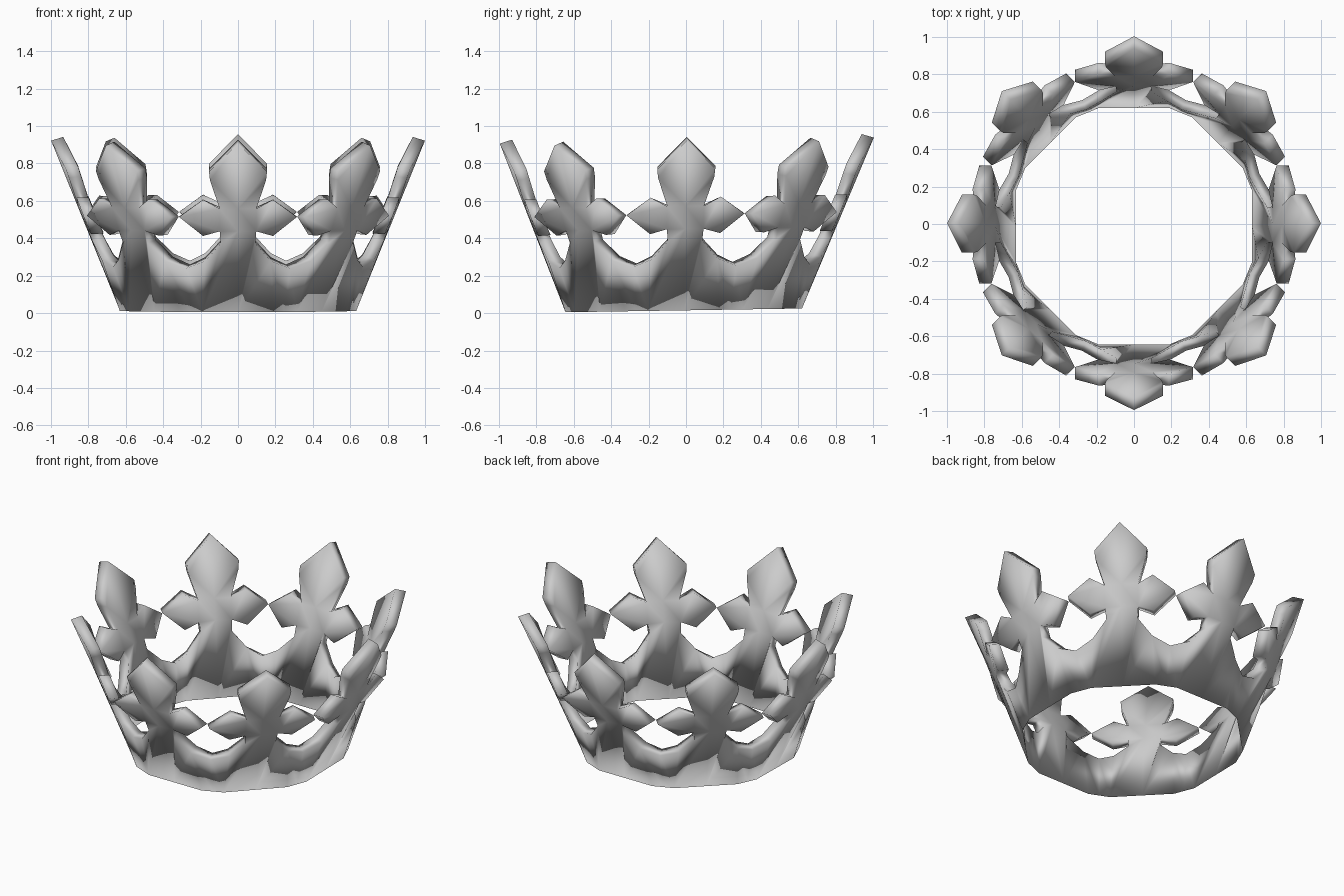
import bpy, bmesh
from math import sin, cos, pi
from mathutils import Vector, Matrix

if "Cube" in bpy.data.objects:
    bpy.data.objects.remove(bpy.data.objects["Cube"])

# Half of one cross-and-band segment:
# (sideways, height, bend back from its flat plane, rise of the inner skin)
PTS = {
    "tip": (0, .907, 0, .02), "shoulder": (.155, .755, .018, .015), "hip": (.15, .71, .016, .01),
    "neck": (.098, .557, .004, .008), "mid_hi": (0, .557, 0, .01), "mid_lo": (0, .435, 0, .015),
    "arm_top": (.187, .605, .014, 0), "arm_tip": (.315, .512, .012, .002),
    "arm_low": (.187, .41, .014, .004), "pit": (.098, .435, .004, .01),
    "stem": (.092, .37, .004, .015), "curve": (.175, .275, .014, .02),
    "valley": (.2785, .235, 0, .02), "base_mid": (0, 0, 0, 0), "base": (.19, 0, 0, 0),
    "base_end": (.251, 0, 0, 0),
}
FACES = [
    ("tip", "mid_hi", "neck", "hip", "shoulder"),
    ("mid_hi", "mid_lo", "pit", "neck"),
    ("neck", "pit", "arm_low", "arm_tip", "arm_top"),
    ("mid_lo", "base_mid", "base", "curve", "stem", "pit"),
    ("curve", "base", "base_end", "valley"),
]
OUTLINE = ["tip", "shoulder", "hip", "neck", "arm_top", "arm_tip", "arm_low",
           "pit", "stem", "curve", "valley"]


def place(name, k, side, inner):
    """Put a profile point on the outer or inner skin of segment k."""
    x, z, bend, rise = PTS[name]
    y = .632 + .405 * z - bend
    depth = .065 if inner and z > 0 else 0
    if name in ("valley", "base_end"):       # shared with the next segment
        r = {"valley": .725, "base_end": .656}[name] - depth * .85
        x, y = r * sin(pi / 8), r * cos(pi / 8)
    else:
        y -= depth
    if inner:
        z += rise
    if name == "tip" and k % 2:              # diagonal tips sit a little lower
        z -= .015
    return Matrix.Rotation(k * pi / 4, 3, 'Z') @ Vector((side * x, -y, z))


bm = bmesh.new()
# Eight mirrored segments: outer skin, inner skin, and rim walls between them
for k in range(8):
    for side in (1, -1):
        for inner in (False, True):
            for f in FACES:
                vs = [bm.verts.new(place(n, k, side, inner)) for n in f]
                bm.faces.new(vs if (side > 0) != inner else vs[::-1])
        for a, b in zip(OUTLINE, OUTLINE[1:]):
            quad = [place(a, k, side, False), place(b, k, side, False),
                    place(b, k, side, True), place(a, k, side, True)]
            bm.faces.new([bm.verts.new(p) for p in quad])
bmesh.ops.remove_doubles(bm, verts=bm.verts[:], dist=1e-4)
bmesh.ops.recalc_face_normals(bm, faces=bm.faces[:])

# Slight backward lift of the whole crown
for v in bm.verts:
    y, z = v.co.y, v.co.z
    v.co.z = z + .015 + .016 * y
    v.co.y = y - .012 + .018 * z

# Soft shading all round, including the rims
for f in bm.faces:
    f.smooth = True

mesh = bpy.data.meshes.new("crown")
bm.to_mesh(mesh)
bm.free()
crown = bpy.data.objects.new("crown", mesh)
bpy.context.collection.objects.link(crown)
